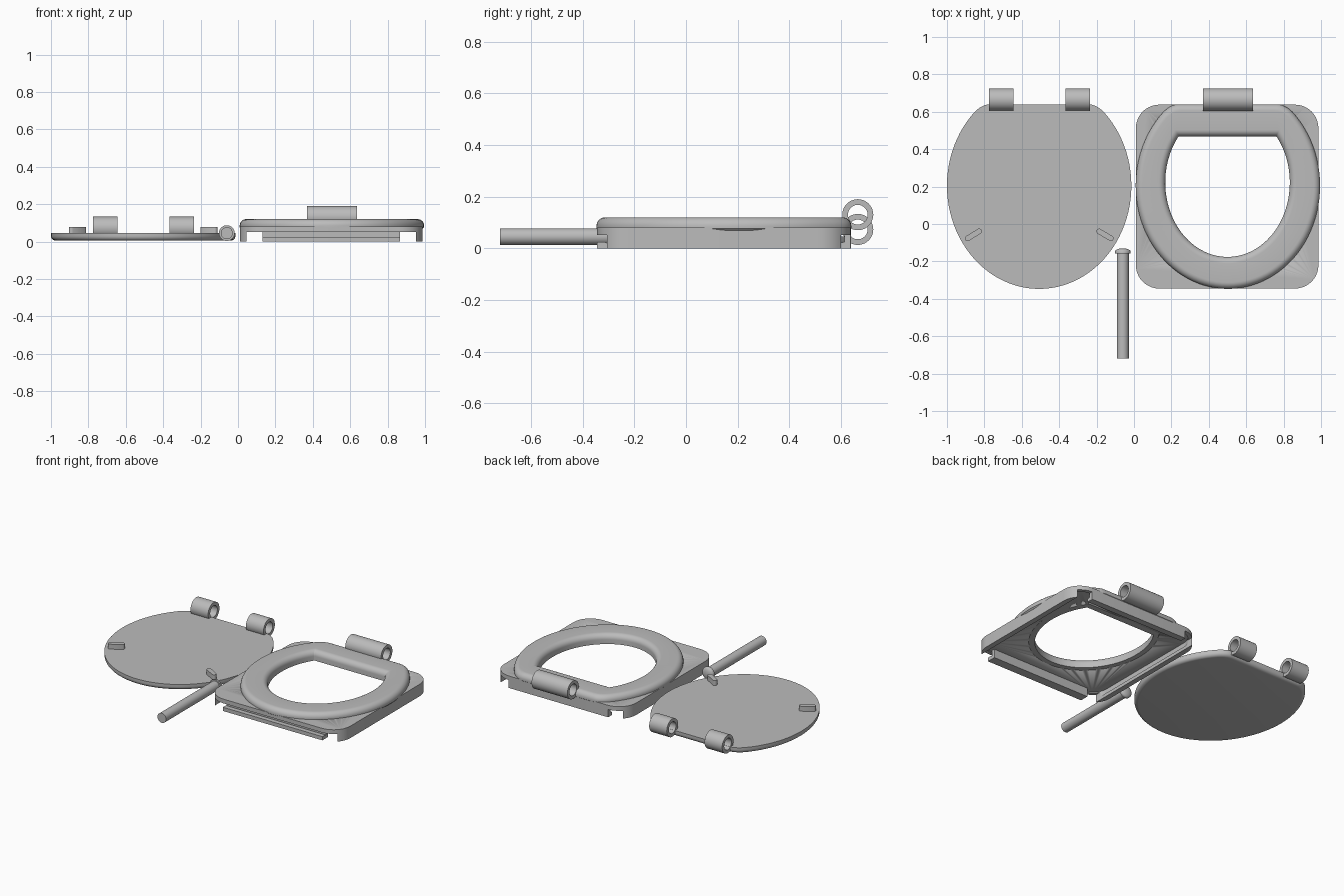
import bpy, bmesh, math
from mathutils import Vector, Matrix

if "Cube" in bpy.data.objects:
    bpy.data.objects.remove(bpy.data.objects["Cube"])

grey = bpy.data.materials.new("warm_grey")
grey.diffuse_color = (0.5, 0.5, 0.5, 1)
grey.use_nodes = True
grey.node_tree.nodes["Principled BSDF"].inputs["Base Color"].default_value = grey.diffuse_color


def finish(name, bm, smooth=True):
    bmesh.ops.recalc_face_normals(bm, faces=bm.faces)
    me = bpy.data.meshes.new(name)
    bm.to_mesh(me)
    bm.free()
    ob = bpy.data.objects.new(name, me)
    bpy.context.collection.objects.link(ob)
    me.materials.append(grey)
    if smooth:
        bpy.ops.object.select_all(action='DESELECT')
        ob.select_set(True)
        bpy.context.view_layer.objects.active = ob
        bpy.ops.object.shade_smooth_by_angle(angle=math.radians(35))
    return ob


def loft(name, rings, loop=False, smooth=True):
    """Skin rings given as (outline, z); loop joins last to first, else caps."""
    bm = bmesh.new()
    vs = [[bm.verts.new((x, y, z)) for x, y in pts] for pts, z in rings]
    n = len(vs[0])
    for a, b in zip(vs, vs[1:] + ([vs[0]] if loop else [])):
        for i in range(n):
            j = (i + 1) % n
            bm.faces.new((a[i], a[j], b[j], b[i]))
    if not loop:
        bm.faces.new(vs[0])
        bm.faces.new(vs[-1])
    return finish(name, bm, smooth)


def oval(cx, cy, a, b, ytop, inset=0.0, r=0.04, n=72):
    """Oval with a straight back edge and corners softened by r."""
    a, b, ytop = a - inset, b - inset, ytop - inset
    t0 = math.asin((ytop - r - cy) / b)
    arc = [(cx + a * math.cos(t), cy + b * math.sin(t))
           for t in (t0 - (math.pi + 2 * t0) * i / n for i in range(n + 1))]
    xc = a * math.sqrt(1 - ((ytop - cy) / b) ** 2)
    p, c, q = Vector(arc[0]), Vector((cx + xc, ytop)), Vector((cx + xc - r, ytop))
    corner = [tuple(p * (1 - t) ** 2 + c * 2 * t * (1 - t) + q * t * t)
              for t in (1, 0.8, 0.6, 0.4, 0.2)]
    mirror = [(2 * cx - x, y) for x, y in reversed(corner)]
    return corner + arc + mirror


def rounded_rect(x0, x1, y0, y1, r, n=10):
    pts = []
    for k, (x, y) in enumerate([(x1 - r, y1 - r), (x0 + r, y1 - r),
                                (x0 + r, y0 + r), (x1 - r, y0 + r)]):
        for i in range(n + 1):
            t = math.pi / 2 * (k + i / n)
            pts.append((x + r * math.cos(t), y + r * math.sin(t)))
    return pts


def box(name, x0, x1, y0, y1, z0, z1):
    return loft(name, [([(x0, y0), (x1, y0), (x1, y1), (x0, y1)], z) for z in (z0, z1)],
                smooth=False)


def cut(ob, cutter):
    m = ob.modifiers.new("cut", 'BOOLEAN')
    m.operation, m.object, m.solver = 'DIFFERENCE', cutter, 'EXACT'
    cutter.hide_render = True
    cutter.hide_viewport = True
    cutter.display_type = 'WIRE'


def lathe(name, profile, origin, axis, loop=False, n=40):
    """Spin (radius, distance) points round the x or y axis."""
    bm = bmesh.new()
    rings = []
    for rad, d in profile:
        ring = []
        for i in range(n):
            t = 2 * math.pi * i / n
            u, w = rad * math.cos(t), rad * math.sin(t)
            co = (d, u, w) if axis == 'x' else (u, d, w)
            ring.append(bm.verts.new(Vector(co) + Vector(origin)))
        rings.append(ring)
    for a, b in zip(rings, rings[1:] + ([rings[0]] if loop else [])):
        for i in range(n):
            bm.faces.new((a[i], a[(i + 1) % n], b[(i + 1) % n], b[i]))
    if not loop:
        bm.faces.new(rings[0])
        bm.faces.new(rings[-1])
    return finish(name, bm)


def hinge(name, x0, x1, z):
    lathe(name, [(0.06, x0), (0.06, x1), (0.038, x1), (0.038, x0)], (0, 0.665, z), 'x', True)


# lid: flat plate lying face down with a rounded lower rim
LID = (-0.507, 0.205, 0.493, 0.552, 0.64)
R = 0.025
rim = [(R * (1 - math.sin(t)), 0.005 + R * (1 - math.cos(t)))
       for t in (math.pi / 2 * i / 6 for i in range(7))]
loft("lid", [(oval(*LID, inset=i), z) for i, z in rim] + [(oval(*LID), 0.045)])
hinge("lid_hinge_left", -0.775, -0.645, 0.073)
hinge("lid_hinge_right", -0.365, -0.235, 0.073)

# bumpers on the lid
for side, label in ((-1, "left"), (1, "right")):
    ang = -side * math.radians(31)
    pts = []
    for i in range(18):
        t = 2 * math.pi * i / 18 + math.pi / 18
        x = math.copysign(0.036, math.cos(t)) + 0.015 * math.cos(t)
        y = 0.015 * math.sin(t)
        pts.append((-0.507 + side * 0.352 + x * math.cos(ang) - y * math.sin(ang),
                    -0.058 + x * math.sin(ang) + y * math.cos(ang)))
    loft("lid_bumper_" + label, [(pts, 0.04), (pts, 0.078)])

# seat ring: rounded top on the outer and inner edges
SEAT = (0.502, 0.205, 0.493, 0.552, 0.64)
HOLE = (0.5, 0.222, 0.333, 0.398, 0.468)
R = 0.035
quarter = [math.pi / 2 * i / 8 for i in range(9)]
outer = [(oval(*SEAT, inset=R * (1 - math.cos(t))), 0.085 + R * math.sin(t)) for t in quarter]
inner = [(oval(*HOLE, inset=-R * (1 - math.cos(t)), r=0.004), 0.085 + R * math.sin(t))
         for t in reversed(quarter)]
loft("seat_ring", [(oval(*SEAT, inset=0.008), 0.068), (oval(*SEAT), 0.076)] + outer + inner
     + [(oval(*HOLE, r=0.004), 0.056)] + [(oval(*HOLE, inset=-0.012, r=0.004), 0.056)], loop=True)
hinge("seat_hinge", 0.37, 0.635, 0.13)

# base plate with the opening cut through
X0, X1, Y0, Y1 = 0.01, 0.986, -0.345, 0.638


def frame(d):
    return rounded_rect(X0 + d, X1 - d, Y0 + d, Y1 - d, 0.125 - d)


plate = loft("base_plate", [(frame(0), 0.058), (frame(0), 0.08)])
cut(plate, loft("opening_cutter", [(oval(*HOLE, inset=-0.006, r=0.004), z) for z in (0, 0.2)]))

# skirt below the plate, with an inward lip, open at the corners
skirt = loft("base_skirt", [(frame(0), 0), (frame(0), 0.06), (frame(0.025), 0.06),
                            (frame(0.025), 0.025), (frame(0.042), 0.02), (frame(0.042), 0)],
             loop=True)
for k, (a, b) in enumerate(((0.045, 0.13), (0.866, 0.951))):
    cut(skirt, box(f"corner_cutter_{k}", a, b, -0.5, 0.8, -0.1, 0.052))
# groove along the front, closed by a set-back wall
cut(skirt, box("groove_cutter", 0.13, 0.866, -0.5, -0.302, 0.025, 0.052))
box("front_wall", 0.13, 0.866, -0.305, -0.285, 0.0, 0.06)

# hinge pin with a domed head
head = [(0.042 * math.cos(t), -0.148 + 0.018 * math.sin(t))
        for t in (math.pi / 2 * i / 6 * 0.97 for i in range(7))]
lathe("hinge_pin", [(0.032, -0.72), (0.032, -0.157), (0.042, -0.157)] + head,
      (-0.06, 0, 0.045), 'y')
